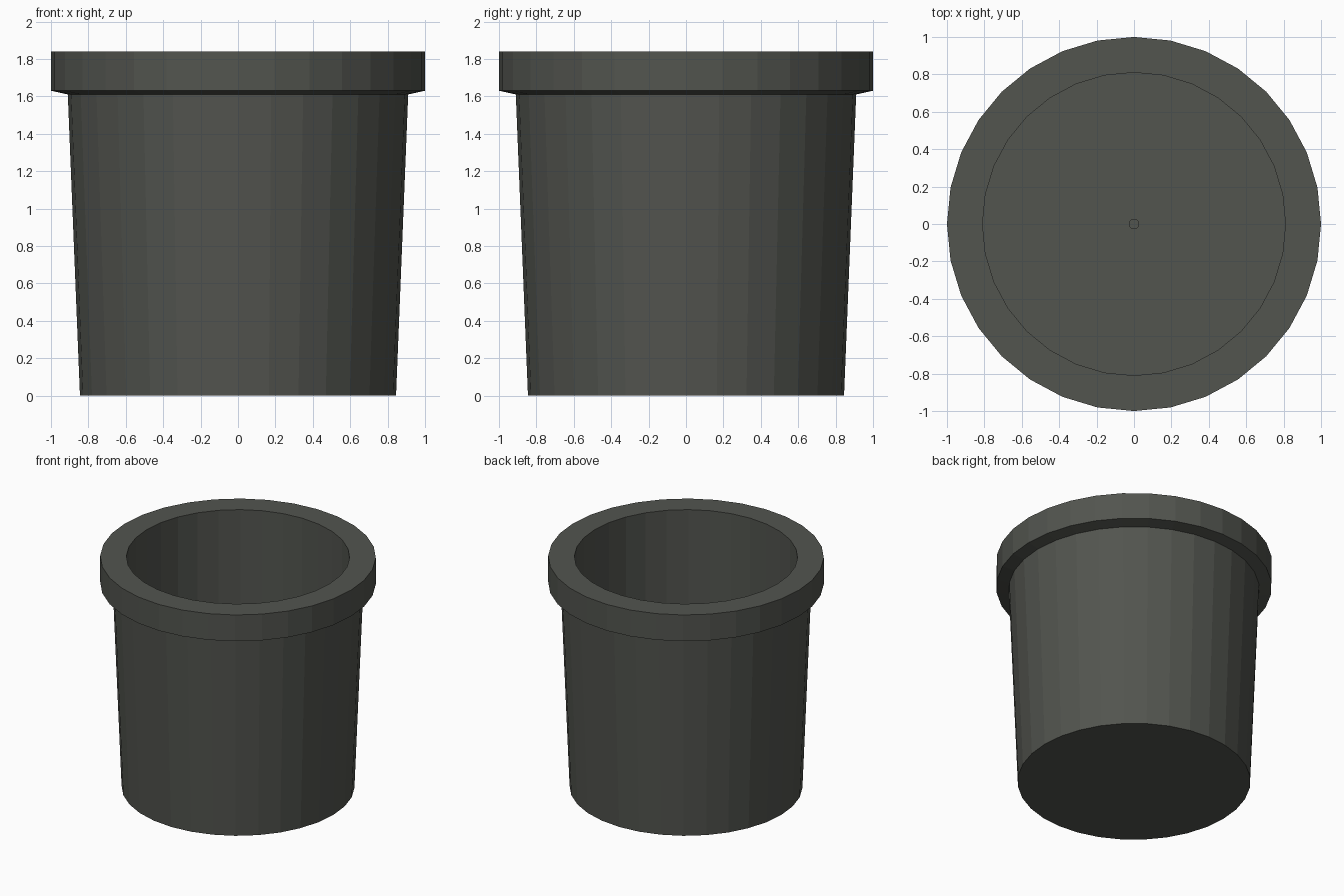
import bpy, bmesh
from math import cos, sin, tau

if "Cube" in bpy.data.objects:
    bpy.data.objects.remove(bpy.data.objects["Cube"])

SIDES = 32
# Pot cross-section (radius, height): base, outer wall, collar, inner wall, floor with small dimple
PROFILE = [(0.845, 0), (0.91, 1.61), (1.0, 1.63), (1.0, 1.84),
           (0.81, 1.84), (0.81, 0.08), (0.025, 0.08), (0.025, 0.06)]

bm = bmesh.new()
rings = [[bm.verts.new((r * cos(tau * i / SIDES), r * sin(tau * i / SIDES), z))
          for i in range(SIDES)] for r, z in PROFILE]
for lower, upper in zip(rings, rings[1:]):
    for i in range(SIDES):
        j = (i + 1) % SIDES
        bm.faces.new((lower[i], lower[j], upper[j], upper[i]))

# Closed underside and dimple bottom
bm.faces.new(rings[0][::-1])
bm.faces.new(rings[-1])

mesh = bpy.data.meshes.new("flower_pot")
bm.to_mesh(mesh)
bm.free()
pot = bpy.data.objects.new("flower_pot", mesh)
bpy.context.collection.objects.link(pot)

# Dark grey plastic
plastic = bpy.data.materials.new("dark_plastic")
plastic.diffuse_color = (0.085, 0.09, 0.078, 1)
plastic.use_nodes = True
plastic.node_tree.nodes["Principled BSDF"].inputs["Base Color"].default_value = plastic.diffuse_color
mesh.materials.append(plastic)
